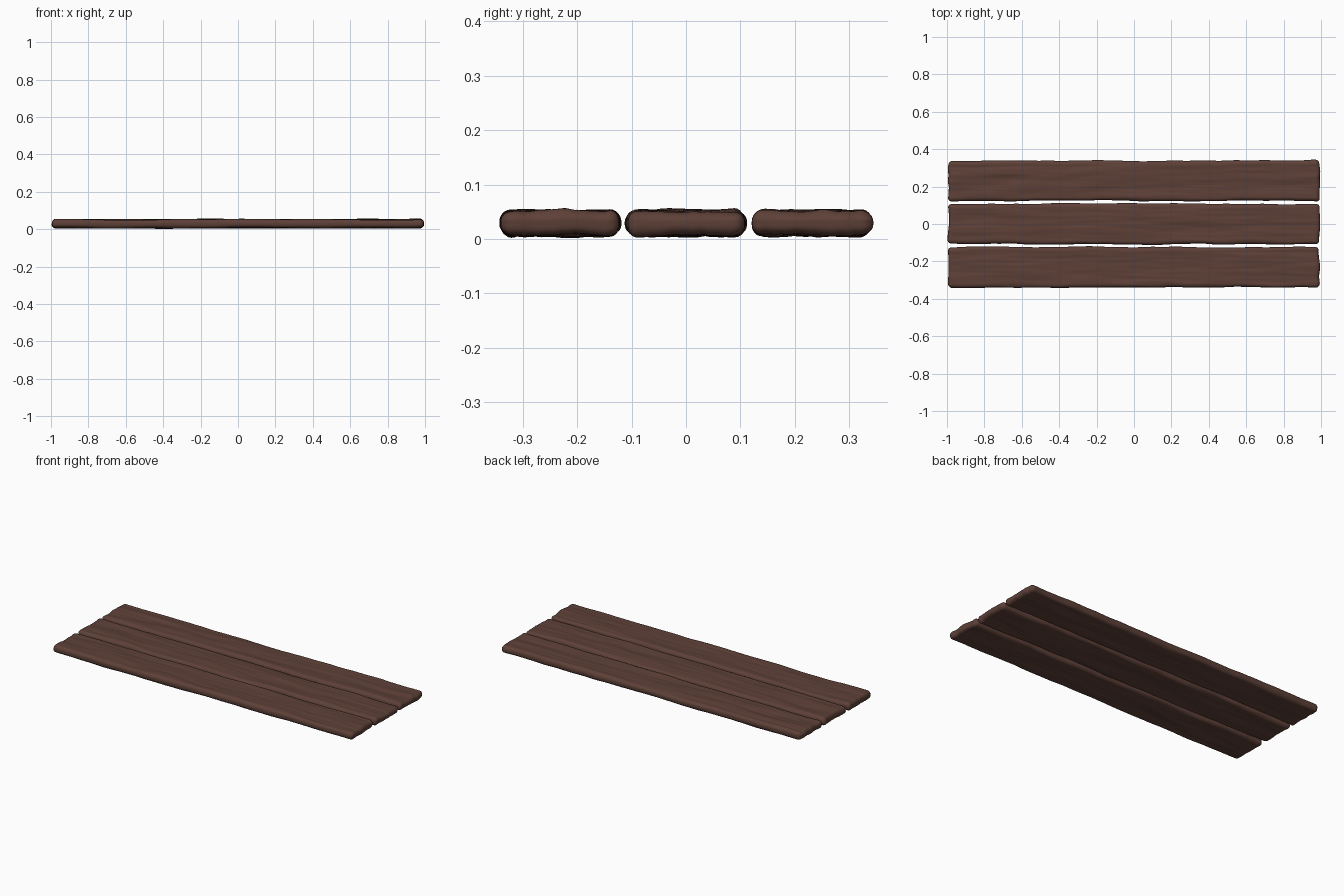
import bpy, bmesh, math
from mathutils import Vector, noise

if "Cube" in bpy.data.objects:
    bpy.data.objects.remove(bpy.data.objects["Cube"])

wood = bpy.data.materials.new("dark brown wood")
wood.diffuse_color = (0.1095, 0.0513, 0.0382, 1)
wood.use_nodes = True
wood.node_tree.nodes["Principled BSDF"].inputs["Base Color"].default_value = wood.diffuse_color

HX, HY, HZ, R = 0.992, 0.108, 0.0225, 0.0195   # half sizes and edge radius
NX, NY, NC = 130, 36, 6                        # lengthwise, across, corner steps


def n(x, y, z):
    return noise.noise(Vector((x, y, z)))


def section(r):
    """Rounded rectangle outline (y, z) with corner radius r around a fixed core."""
    cy, cz = HY - R, HZ - R
    pts = []
    for sx, sz, a0 in ((1, 1, 0), (-1, 1, 90), (-1, -1, 180), (1, -1, 270)):
        for i in range(NC + 1):
            a = math.radians(a0 + 90 * i / NC)
            pts.append((sx * cy + r * math.cos(a), sz * cz + r * math.sin(a)))
        if a0 in (0, 180):                      # broad top and bottom faces
            for i in range(1, NY):
                pts.append((sx * cy * (1 - 2 * i / NY), sz * (cz + r)))
    return pts


def weather(x, y, z, seed):
    """Worn edges, warped faces and fine lengthwise grain."""
    side = max(-1, min(1, y / HY))
    face = max(-1, min(1, z / HZ))
    end = max(0, (abs(x) - 0.9) / 0.092)
    s = 1 if y > 0 else -1
    e = 1 if x > 0 else -1
    f = 1 if z > 0 else -1
    dy = side * (0.006 * n(x * 4, s * 7.3, seed) + 0.003 * n(x * 12, s * 3.1, seed + 5))
    dx = e * end * (0.007 * n(e * 5.7, y * 22, seed) + 0.003 * n(e * 2, z * 60, seed + 9))
    dz = face * (0.0055 * n(x * 3.5, y * 16, seed + f * 20.3)
                 + 0.0022 * n(x * 5, y * 55, seed + f * 11.7))
    return (x + dx, y + dy, z + dz)


def plank(name, yc, seed):
    # stations along the length: rounded end, straight run, rounded end
    arc = [math.radians(90 * i / NC) for i in range(NC + 1)]
    st = [(-(HX - R) - R * math.cos(a), max(0.0005, R * math.sin(a))) for a in arc]
    st += [((HX - R) * (2 * i / NX - 1), R) for i in range(1, NX)]
    st += [(-x, r) for x, r in reversed(st[:NC + 1])]
    bm = bmesh.new()
    rings = [[bm.verts.new(weather(x, y, z, seed)) for y, z in section(r)] for x, r in st]
    k = len(rings[0])
    for a, b in zip(rings, rings[1:]):
        for i in range(k):
            j = (i + 1) % k
            bm.faces.new((a[i], a[j], b[j], b[i]))
    bm.faces.new(rings[0])
    bm.faces.new(rings[-1])
    bmesh.ops.recalc_face_normals(bm, faces=bm.faces)
    for face in bm.faces:
        face.smooth = True
    me = bpy.data.meshes.new(name)
    bm.to_mesh(me)
    bm.free()
    me.materials.append(wood)
    ob = bpy.data.objects.new(name, me)
    ob.location = (0, yc, 0.029)
    bpy.context.collection.objects.link(ob)


for name, yc, seed in (("front_plank", -0.230, 1.37), ("middle_plank", 0.001, 44.61),
                       ("back_plank", 0.231, 87.83)):
    plank(name, yc, seed)
